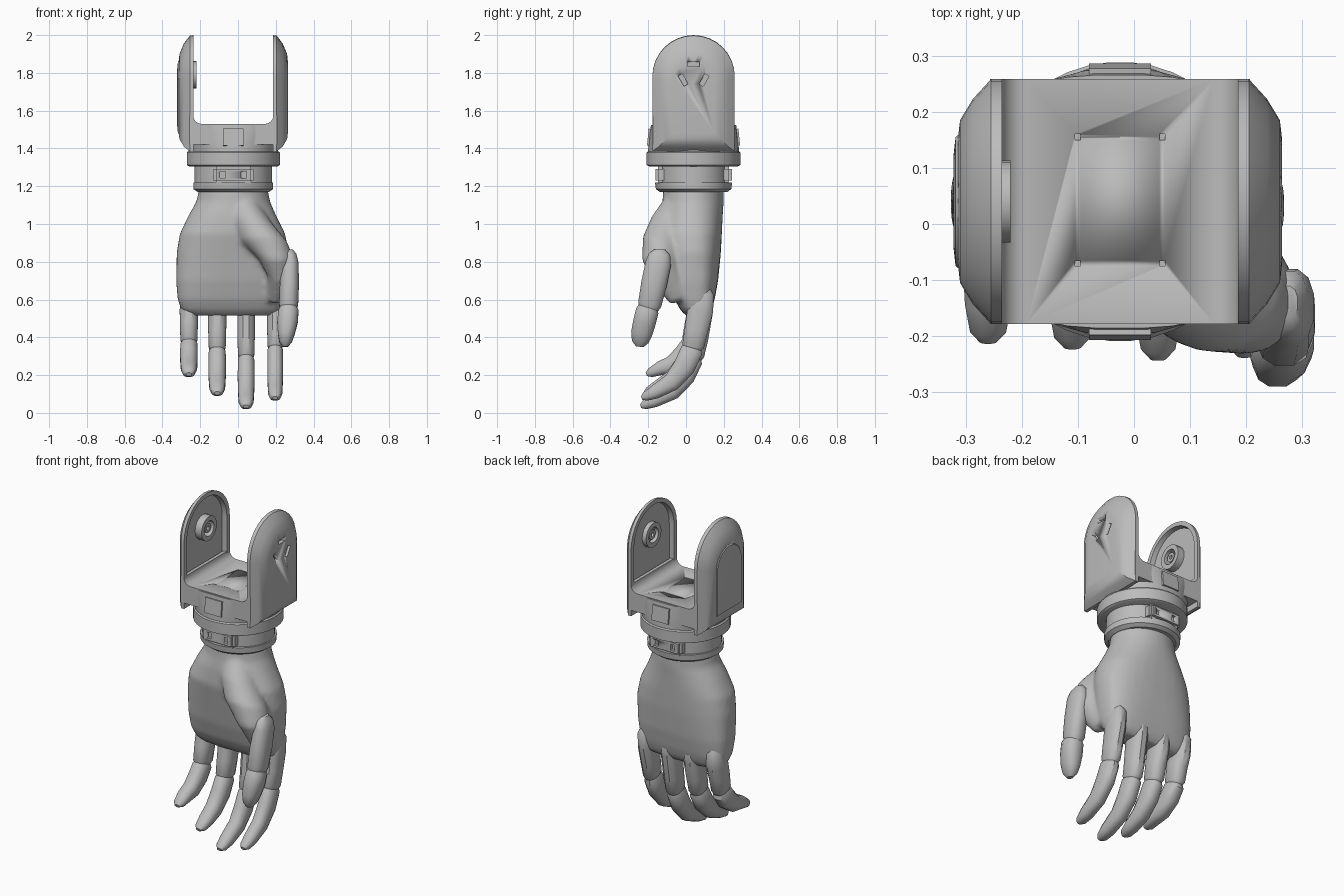
import bpy, bmesh, math
from mathutils import Vector, Matrix

if "Cube" in bpy.data.objects:
    bpy.data.objects.remove(bpy.data.objects["Cube"], do_unlink=True)

grey = bpy.data.materials.new("light grey plastic")
grey.use_nodes = True
grey.diffuse_color = (0.5, 0.5, 0.5, 1)
grey.node_tree.nodes["Principled BSDF"].inputs["Base Color"].default_value = (0.5, 0.5, 0.5, 1)

CX, CY = -0.025, 0.04      # axis of the wrist and yoke
HUB_Z = 1.79               # elbow pivot height


def finish(name, bm, angle=30):
    bmesh.ops.recalc_face_normals(bm, faces=bm.faces)
    mesh = bpy.data.meshes.new(name)
    bm.to_mesh(mesh)
    bm.free()
    ob = bpy.data.objects.new(name, mesh)
    bpy.context.collection.objects.link(ob)
    mesh.materials.append(grey)
    bpy.ops.object.select_all(action='DESELECT')
    ob.select_set(True)
    bpy.context.view_layer.objects.active = ob
    bpy.ops.object.shade_smooth_by_angle(angle=math.radians(angle))
    return ob


def skin(bm, rings):
    """Bridge point rings of equal length and cap both ends."""
    rows = [[bm.verts.new(p) for p in ring] for ring in rings]
    n = len(rows[0])
    for a, b in zip(rows, rows[1:]):
        for i in range(n):
            j = (i + 1) % n
            bm.faces.new((a[i], a[j], b[j], b[i]))
    bm.faces.new(rows[0])
    bm.faces.new(rows[-1])


def oval(n, rx, ry, power=2.0):
    """Superellipse outline."""
    pts = []
    for i in range(n):
        t = math.tau * (i + 0.5) / n
        c, s = math.cos(t), math.sin(t)
        pts.append((rx * math.copysign(abs(c) ** (2 / power), c),
                    ry * math.copysign(abs(s) ** (2 / power), s)))
    return pts


def tube(bm, path, n=12, power=2.4):
    """Path of (x, y, z, half width, half depth), rings square to the path."""
    pts = [Vector(p[:3]) for p in path]
    rings = []
    for i, p in enumerate(path):
        t = pts[min(i + 1, len(pts) - 1)] - pts[max(i - 1, 0)]
        side = Vector((1, 0, 0))
        depth = t.cross(side).normalized()
        rings.append([pts[i] + side * u + depth * v for u, v in oval(n, p[3], p[4], power)])
    skin(bm, rings)


def stack(bm, rows, n=32):
    """Level rings of (z, x0, x1, y0, y1, power)."""
    skin(bm, [[((x0 + x1) / 2 + u, (y0 + y1) / 2 + v, z)
               for u, v in oval(n, (x1 - x0) / 2, (y1 - y0) / 2, pw)]
              for z, x0, x1, y0, y1, pw in rows])


def round_rows(profile):
    return [(z, CX - rx, CX + rx, CY - ry, CY + ry, pw) for z, rx, ry, pw in profile]


def box(bm, centre, size, tilt=0, bevel=0):
    m = Matrix.Translation(centre) @ Matrix.Rotation(tilt, 4, 'X') @ Matrix.Diagonal((*size, 1))
    made = bmesh.ops.create_cube(bm, size=1, matrix=m)["verts"]
    if bevel:
        edges = {e for v in made for e in v.link_edges}
        bmesh.ops.bevel(bm, geom=list(edges), offset=bevel, segments=2, affect='EDGES')


def cut(ob, name, bm):
    """Subtract a hidden cutter from an object."""
    cutter = finish(name, bm)
    cutter.hide_render = True
    cutter.hide_viewport = True
    cutter.display_type = 'WIRE'
    mod = ob.modifiers.new("cut", 'BOOLEAN')
    mod.object = cutter
    mod.operation = 'DIFFERENCE'
    mod.solver = 'EXACT'


# Palm with thumb mound, fused into one smooth skin
bm = bmesh.new()
stack(bm, [(1.20, -.205, .155, -.12, .20, 2.0), (1.12, -.22, .17, -.125, .20, 2.0),
           (1.05, -.26, .20, -.135, .195, 2.2), (.95, -.308, .25, -.14, .19, 2.5),
           (.85, -.325, .27, -.12, .185, 2.6), (.70, -.328, .26, -.09, .17, 3.0),
           (.60, -.32, .245, -.06, .152, 3.2), (.545, -.30, .23, -.03, .135, 3.2),
           (.515, -.26, .20, 0, .11, 3.0)])
tube(bm, [(.02, -.03, 1.12, .08, .08), (.07, -.08, 1.0, .11, .11), (.14, -.125, .9, .125, .11),
          (.2, -.14, .82, .095, .095), (.22, -.11, .73, .065, .08), (.2, -.03, .6, .04, .06)], 16, 2)
palm = finish("palm", bm)
remesh = palm.modifiers.new("fuse", 'REMESH')
remesh.mode = 'VOXEL'
remesh.voxel_size = 0.014
remesh.use_smooth_shade = True
soft = palm.modifiers.new("soften", 'SMOOTH')
soft.iterations = 8

# Thumb in two joints
bm = bmesh.new()
tube(bm, [(.272, -.14, .865, .02, .03), (.275, -.14, .84, .035, .058), (.277, -.147, .79, .045, .07),
          (.272, -.17, .68, .052, .07), (.268, -.192, .575, .052, .064), (.267, -.2, .55, .044, .054)])
finish("thumb_base", bm, 40)
bm = bmesh.new()
tube(bm, [(.267, -.197, .57, .04, .05), (.267, -.205, .54, .055, .062), (.262, -.22, .48, .056, .062),
          (.256, -.235, .42, .046, .058), (.252, -.243, .375, .034, .045), (.25, -.246, .35, .014, .02)])
finish("thumb_tip", bm, 40)

# Fingers: x, half width, knee height, tip height, tip y
fingers = {"little": (-.26, .05, .37, .18, -.21), "ring": (-.11, .05, .33, .08, -.22),
           "middle": (.043, .048, .29, .01, -.24), "index": (.197, .045, .34, .055, -.235)}
for label, (x, w, knee, tip, ty) in fingers.items():
    bm = bmesh.new()
    tube(bm, [(x, .09, .665, w * .5, .04), (x, .085, .63, w * .95, .066), (x, .075, .54, w, .07),
              (x, .055, knee + .1, w * .98, .064), (x, .038, knee + .015, w * .92, .06),
              (x, .034, knee - .005, w * .7, .048)])
    finish(label + "_finger_base", bm, 35)
    drop = knee - tip
    bm = bmesh.new()
    tube(bm, [(x, .036, knee + .02, w * .6, .045), (x, .03, knee - .01, w * .92, .06),
              (x, -.01, tip + drop * .66, w * .96, .06), (x, -.075, tip + drop * .36 + .005, w * .92, .05),
              (x, ty + .07, tip + .055, w * .85, .038), (x, ty + .02, tip + .032, w * .66, .025),
              (x, ty, tip + .024, w * .3, .01)])
    finish(label + "_finger_tip", bm, 35)

# Wrist neck, flange and collar
for name, profile in {
    "wrist_flange": [(1.17, .19, .18, 2), (1.185, .212, .2, 2), (1.22, .212, .205, 2)],
    "wrist_neck": [(1.2, .205, .185, 2), (1.33, .205, .185, 2)],
    "wrist_collar": [(1.305, .235, .235, 2), (1.312, .247, .249, 2), (1.378, .247, .249, 2), (1.385, .24, .243, 2)],
    "yoke_cup": [(1.375, .238, .242, 2), (1.44, .24, .238, 2.3), (1.525, .255, .226, 2.9)],
}.items():
    bm = bmesh.new()
    stack(bm, round_rows(profile), 40)
    finish(name, bm)

# Screw panels on the neck and square plates on the cup, front and back
for side, label in ((-1, "front"), (1, "back")):
    bm = bmesh.new()
    box(bm, (CX, CY + side * .16, 1.26), (.215, .085, .09), 0, .015)
    panel = finish(label + "_neck_panel", bm)
    bm = bmesh.new()
    for dx in (-.055, .055):
        box(bm, (CX + dx, CY + side * .2, 1.26), (.028, .03, .035))
    cut(panel, label + "_screw_cutter", bm)
    bm = bmesh.new()
    box(bm, (CX, CY + side * .222, 1.458), (.11, .04, .09), side * .1)
    finish(label + "_cup_plate", bm)

# Yoke floor with filleted inner corners
bm = bmesh.new()
r, half = .045, .212
arc = [(half - r + r * math.sin(a), 1.53 + r - r * math.cos(a))
       for a in (math.pi / 2 * i / 6 for i in range(7))]
outline = [(half + .02, 1.575), (half + .02, 1.42)]
outline = arc + outline + [(-u, z) for u, z in reversed(arc + outline)]
skin(bm, [[(CX + u, y, z) for u, z in outline] for y in (-.178, .258)])
floor = finish("yoke_floor", bm)
bm = bmesh.new()
for x in (-.1, .05):
    for y in (-.07, .155):
        box(bm, (x, y, 1.53), (.01, .01, .03))
cut(floor, "floor_hole_cutter", bm)


def arch(x, half_y, bottom, top, n=16):
    """Upright outline with a round top."""
    spring = top - half_y
    pts = [(x, CY + half_y * math.cos(math.pi * i / n), spring + half_y * math.sin(math.pi * i / n))
           for i in range(n + 1)]
    return pts + [(x, CY - half_y, bottom), (x, CY + half_y, bottom)]


# Yoke arms: domed outside, recessed inside, with a pivot hub
for s, label in ((1, "left"), (-1, "right")):
    bm = bmesh.new()
    skin(bm, [arch(CX + s * o, h, b, t) for o, h, b, t in (
        (.238, .165, 1.585, 1.95), (.238, .185, 1.565, 1.97), (.210, .190, 1.56, 1.975),
        (.210, .218, 1.385, 2.0), (.230, .218, 1.385, 1.997), (.262, .183, 1.41, 1.955),
        (.285, .145, 1.45, 1.90), (.289, .11, 1.48, 1.86))])
    arm = finish(label + "_yoke_arm", bm, 25)
    # Slots around the pivot
    bm = bmesh.new()
    for k in range(3):
        a = math.tau * k / 3
        box(bm, (CX + s * .285, CY - .064 * math.sin(a), HUB_Z + .056 * math.cos(a)),
            (.04, .062, .025), a)
    cut(arm, label + "_slot_cutter", bm)
    # Pivot hub ring with a centre boss
    tip = .195 if s < 0 else .212
    for part, radius, hole, reach in (("hub", .073, .045, tip), ("boss", .028, .012, tip + .008)):
        bm = bmesh.new()
        n = 20
        def ring(x, rad):
            return [(CX + s * x, CY + rad * math.cos(math.tau * i / n),
                     HUB_Z + rad * math.sin(math.tau * i / n)) for i in range(n)]
        skin(bm, [ring(.245, hole), ring(reach, hole), ring(reach, radius), ring(.245, radius)])
        finish(f"{label}_{part}", bm)

# Cover plate on the outside of the right arm
bm = bmesh.new()
skin(bm, [arch(CX - o, h, b, t) for o, h, b, t in (
    (.280, .125, 1.47, 1.875), (.293, .115, 1.48, 1.86), (.297, .08, 1.52, 1.82))])
finish("right_arm_cover", bm)
